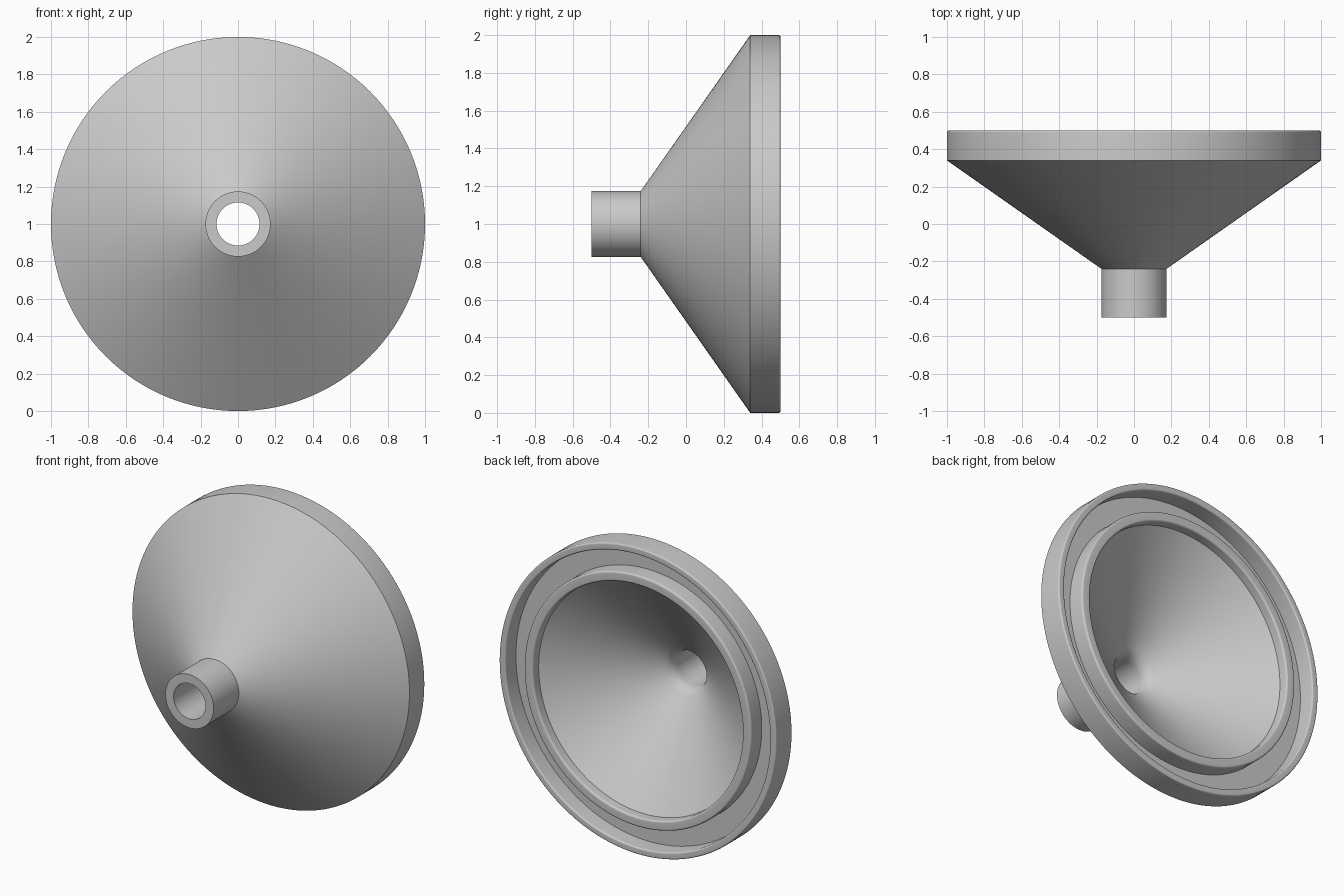
import bpy
import bmesh
import math
from mathutils import Vector, Matrix

old = bpy.data.objects.get("Cube")
if old:
    bpy.data.objects.remove(old, do_unlink=True)

SEGMENTS = 128

# Plain grey for the whole part
grey = bpy.data.materials.new("plain_grey")
grey.use_nodes = True
colour = (0.59, 0.59, 0.59, 1.0)
grey.diffuse_color = colour
grey.node_tree.nodes["Principled BSDF"].inputs["Base Color"].default_value = colour


def rounded(profile, steps=6):
    """Turn (radius, depth, fillet) corners into a closed outline with round fillets."""
    points = []
    for i, (r, y, fillet) in enumerate(profile):
        corner = Vector((r, y))
        if not fillet:
            points.append(corner)
            continue
        before = (Vector(profile[i - 1][:2]) - corner).normalized()
        after = (Vector(profile[(i + 1) % len(profile)][:2]) - corner).normalized()
        half = math.acos(before.dot(after)) / 2
        reach = fillet / math.tan(half)
        centre = corner + (before + after).normalized() * fillet / math.sin(half)
        start = corner + before * reach - centre
        end = corner + after * reach - centre
        for k in range(steps + 1):
            points.append(centre + start.lerp(end, k / steps).normalized() * fillet)
    return points


def lathe(name, profile):
    """Spin a closed outline round the horizontal y axis."""
    bm = bmesh.new()
    verts = [bm.verts.new((r, y, 0)) for r, y in rounded(profile)]
    edges = [bm.edges.new((verts[i - 1], v)) for i, v in enumerate(verts)]
    bmesh.ops.spin(bm, geom=verts + edges, cent=(0, 0, 0), axis=(0, 1, 0),
                   angle=math.tau, steps=SEGMENTS, use_merge=True)
    bmesh.ops.remove_doubles(bm, verts=bm.verts, dist=0.0001)
    bmesh.ops.recalc_face_normals(bm, faces=bm.faces)
    bm.transform(Matrix.Translation((0, 0, 1)))
    mesh = bpy.data.meshes.new(name)
    bm.to_mesh(mesh)
    bm.free()
    mesh.materials.append(grey)
    obj = bpy.data.objects.new(name, mesh)
    bpy.context.collection.objects.link(obj)
    bpy.ops.object.select_all(action="DESELECT")
    obj.select_set(True)
    bpy.context.view_layer.objects.active = obj
    bpy.ops.object.shade_smooth_by_angle(angle=math.radians(30))


lathe("funnel", [
    # spout and outer cone
    (0.115, -0.5, 0), (0.174, -0.5, 0), (0.174, -0.24, 0), (1.0, 0.34, 0),
    # rim with a groove behind it
    (1.0, 0.5, 0.01), (0.955, 0.5, 0.01), (0.955, 0.39, 0),
    # inner lip
    (0.82, 0.39, 0), (0.82, 0.5, 0.012), (0.757, 0.5, 0.012), (0.757, 0.438, 0),
    # inner cone blending into the bore
    (0.115, -0.03, 0.1),
])
